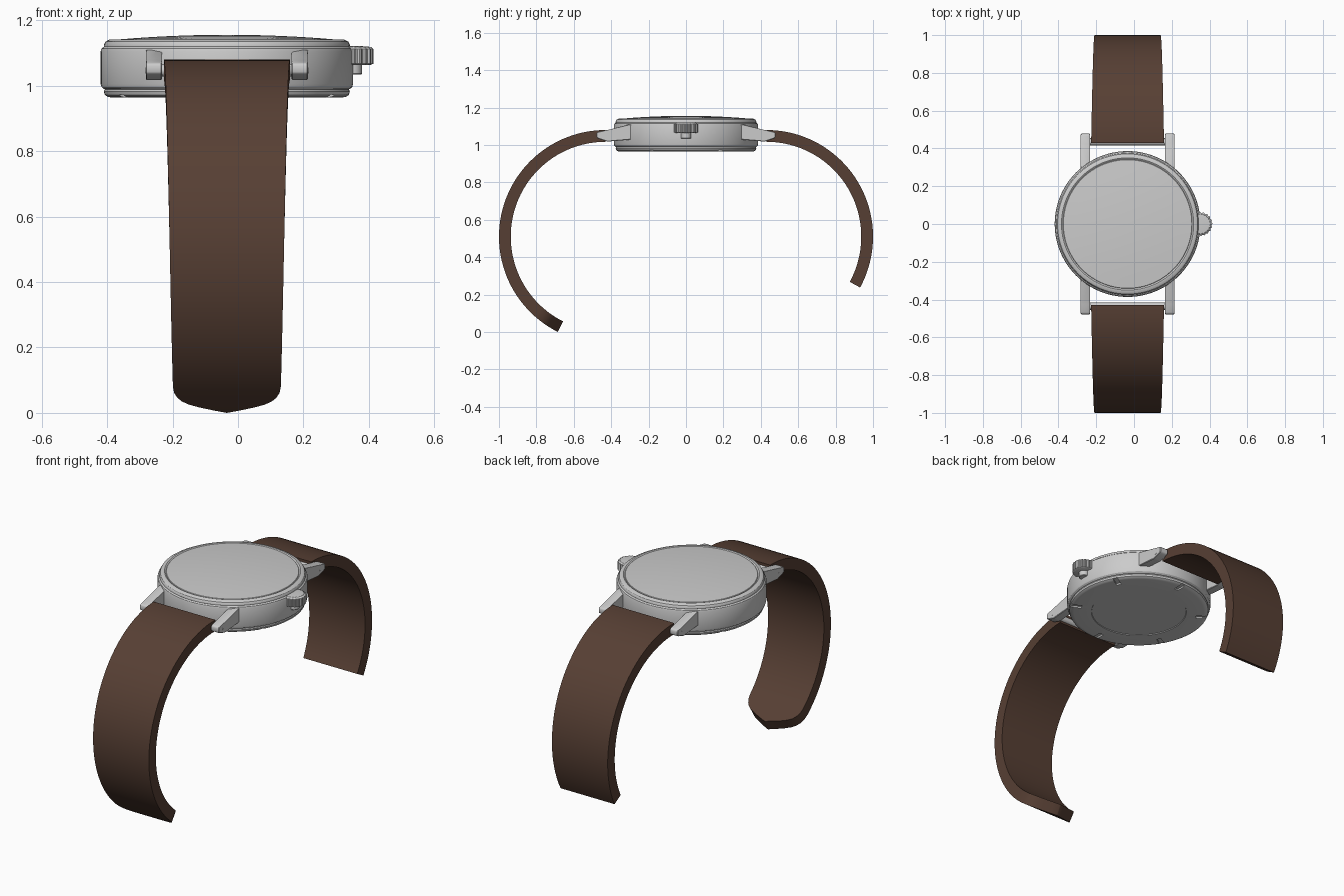
import bpy, bmesh, math
from mathutils import Matrix

if "Cube" in bpy.data.objects:
    bpy.data.objects.remove(bpy.data.objects["Cube"])

CX = -0.034  # x of the case axis
leather = bpy.data.materials.new("brown_leather")
leather.diffuse_color = (0.095, 0.05, 0.034, 1)
leather.use_nodes = True
leather.node_tree.nodes["Principled BSDF"].inputs["Base Color"].default_value = leather.diffuse_color


def add(name, bm, angle=30, mat=None):
    bmesh.ops.recalc_face_normals(bm, faces=bm.faces)
    me = bpy.data.meshes.new(name)
    bm.to_mesh(me)
    bm.free()
    ob = bpy.data.objects.new(name, me)
    bpy.context.collection.objects.link(ob)
    if mat:
        me.materials.append(mat)
    smooth(ob, angle)
    return ob


def smooth(ob, angle=30):
    bpy.ops.object.select_all(action='DESELECT')
    ob.select_set(True)
    bpy.context.view_layer.objects.active = ob
    bpy.ops.object.shade_smooth_by_angle(angle=math.radians(angle))


def lathe(name, profile, n=96, x=CX, rfun=None):
    """Revolve (radius, z) points about a vertical axis, closing both ends."""
    bm = bmesh.new()
    rings = []
    for r, z in profile:
        ring = []
        for i in range(n):
            a = 2 * math.pi * i / n
            rr = r * (rfun(i) if rfun else 1)
            ring.append(bm.verts.new((x + rr * math.cos(a), rr * math.sin(a), z)))
        rings.append(ring)
    for a, b in zip(rings, rings[1:]):
        for i in range(n):
            j = (i + 1) % n
            bm.faces.new((a[i], a[j], b[j], b[i]))
    bm.faces.new(rings[0])
    bm.faces.new(rings[-1])
    return add(name, bm)


# Case body
lathe("case_body", [(0.365, 0.988), (0.376, 0.99), (0.383, 0.996), (0.386, 1.006),
                    (0.386, 1.105), (0.383, 1.114), (0.375, 1.12), (0.36, 1.12)])

# Bezel with a narrow inner lip
lathe("bezel", [(0.37, 1.115), (0.376, 1.12), (0.376, 1.126), (0.371, 1.135),
                (0.36, 1.141), (0.35, 1.142), (0.343, 1.138), (0.34, 1.135)])

# Domed crystal
lathe("crystal", [(0.343, 1.13), (0.342, 1.139)] +
      [(0.34 * k / 6, 1.156 - 0.015 * (k / 6) ** 2) for k in range(6, 0, -1)] + [(0.004, 1.156)])

# Case back with a shallow centre recess and six tool notches
back = lathe("case_back", [(0.36, 0.995), (0.374, 0.988), (0.376, 0.982), (0.373, 0.972),
                           (0.364, 0.966), (0.35, 0.964), (0.256, 0.964), (0.254, 0.968)])
bm = bmesh.new()
for k in range(6):
    m = (Matrix.Translation((CX, 0, 0.963)) @ Matrix.Rotation(math.radians(30 + 60 * k), 4, 'Z')
         @ Matrix.Translation((0.35, 0, 0)) @ Matrix.Diagonal((0.075, 0.026, 0.02, 1)))
    bmesh.ops.create_cube(bm, size=1, matrix=m)
cutter = add("notch_cutter", bm)
cutter.hide_render = True
mod = back.modifiers.new("notches", 'BOOLEAN')
mod.operation = 'DIFFERENCE'
mod.object = cutter
bpy.context.view_layer.objects.active = back
bpy.ops.object.modifier_apply(modifier=mod.name)
bpy.data.objects.remove(cutter)
smooth(back)

# Fluted crown on its short stem
lathe("crown", [(0.054, 1.064), (0.063, 1.068), (0.063, 1.112), (0.054, 1.119), (0.03, 1.121)],
      n=80, x=0.352, rfun=lambda i: 1.0 if i % 4 < 2 else 0.93)
lathe("crown_stem", [(0.024, 1.034), (0.027, 1.037), (0.027, 1.07)], n=32, x=0.352)

# Four tapered lugs
LUG = [(0.28, 1.11), (0.305, 1.11), (0.42, 1.08), (0.47, 1.071), (0.478, 1.064),
       (0.478, 1.04), (0.47, 1.034), (0.42, 1.018), (0.28, 1.03)]
for sy, end in ((-1, "front"), (1, "back")):
    for sx, side in ((-1, "left"), (1, "right")):
        bm = bmesh.new()
        loops = [[bm.verts.new((CX + sx * w, sy * y, z)) for y, z in LUG] for w in (0.198, 0.248)]
        n = len(LUG)
        for i in range(n):
            j = (i + 1) % n
            bm.faces.new((loops[0][i], loops[0][j], loops[1][j], loops[1][i]))
        bm.faces.new(loops[0])
        bm.faces.new(loops[1])
        bmesh.ops.bevel(bm, geom=bm.edges[:], offset=0.003, segments=1, affect='EDGES')
        add(f"lug_{end}_{side}", bm)

    # Spring bar: thick between the lugs, thin pins through them
    bm = bmesh.new()
    for r, length in ((0.019, 0.40), (0.009, 0.498)):
        bmesh.ops.create_cone(bm, cap_ends=True, segments=24, radius1=r, radius2=r, depth=length,
                              matrix=Matrix.Translation((CX, sy * 0.435, 1.047))
                              @ Matrix.Rotation(math.pi / 2, 4, 'Y'))
    add(f"spring_bar_{end}", bm)


def strap(name, sy, sections):
    """Curved band; each section is (degrees from the top, half width)."""
    bm = bmesh.new()
    rows = []
    for deg, w in sections:
        a = math.radians(deg)
        rows.append([bm.verts.new((CX + s * w, sy * (0.43 + r * math.sin(a)), 0.51 + r * math.cos(a)))
                     for r, s in ((0.57, -1), (0.57, 1), (0.507, 1), (0.507, -1))])
    for a, b in zip(rows, rows[1:]):
        for i in range(4):
            j = (i + 1) % 4
            bm.faces.new((a[i], a[j], b[j], b[i]))
    bm.faces.new(rows[0])
    bm.faces.new(rows[-1])
    add(name, bm, 35, leather)


def taper(end, n):
    return [(end * i / n, 0.193 - 0.028 * (end * i / n) / 139) for i in range(n + 1)]


# Long strap with a rounded, slightly pointed tip; short strap cut straight
strap("strap_front", -1, taper(139, 46) + [(142, 0.161), (144.5, 0.151), (146.5, 0.137),
                                           (148.3, 0.115), (150, 0.083), (152, 0.037), (153.4, 0.002)])
strap("strap_back", 1, taper(118.5, 40))
